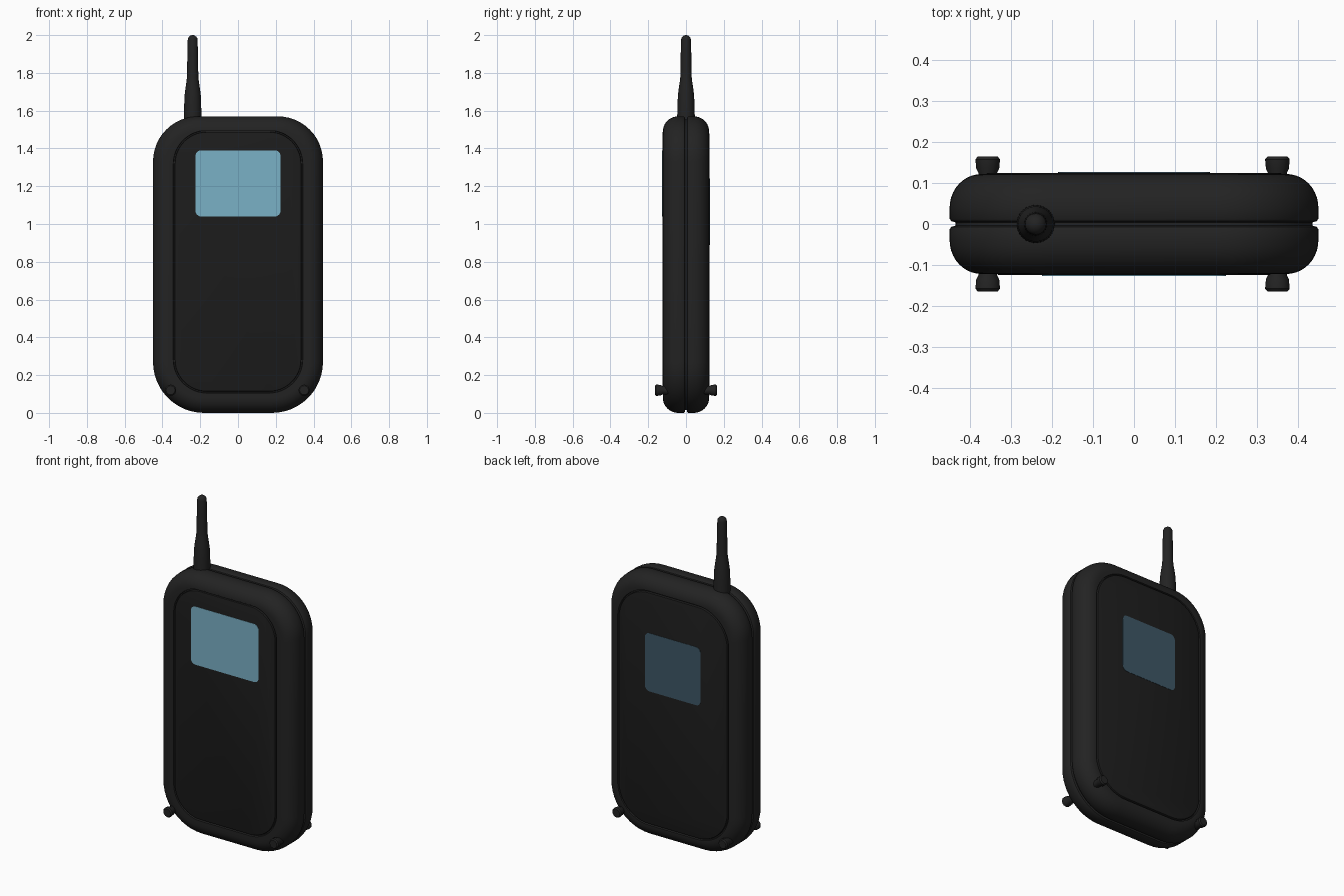
import bpy, bmesh, math

if "Cube" in bpy.data.objects:
    bpy.data.objects.remove(bpy.data.objects["Cube"])


def material(name, rgb):
    m = bpy.data.materials.new(name)
    m.diffuse_color = (*rgb, 1)
    m.use_nodes = True
    m.node_tree.nodes["Principled BSDF"].inputs["Base Color"].default_value = m.diffuse_color
    return m


SHELL = material("shell black", (0.0165, 0.0165, 0.0165))
PANEL = material("panel black", (0.0118, 0.0118, 0.0118))
SCREEN = material("screen blue", (0.195, 0.44, 0.565))
DARK_SCREEN = material("dark screen blue", (0.047, 0.094, 0.133))


def outline(hw, z0, z1, rt, rb, y, n=12):
    """Rounded rectangle in the xz plane: top radius rt, bottom radius rb."""
    pts = []
    for k, (sx, cz, r) in enumerate([(1, z1 - rt, rt), (-1, z1 - rt, rt),
                                     (-1, z0 + rb, rb), (1, z0 + rb, rb)]):
        for i in range(n + 1):
            a = (k + i / n) * math.pi / 2
            pts.append((sx * (hw - r) + r * math.cos(a), y, cz + r * math.sin(a)))
    return pts


def loft(name, rings, mat, angle=35):
    """Skin a list of equal-length rings and cap both ends."""
    bm = bmesh.new()
    rows = [[bm.verts.new(p) for p in ring] for ring in rings]
    n = len(rows[0])
    for a, b in zip(rows, rows[1:]):
        for i in range(n):
            j = (i + 1) % n
            bm.faces.new((a[i], a[j], b[j], b[i]))
    bm.faces.new(rows[0])
    bm.faces.new(rows[-1])
    bmesh.ops.recalc_face_normals(bm, faces=bm.faces)
    me = bpy.data.meshes.new(name)
    bm.to_mesh(me)
    bm.free()
    ob = bpy.data.objects.new(name, me)
    bpy.context.collection.objects.link(ob)
    me.materials.append(mat)
    bpy.ops.object.select_all(action='DESELECT')
    ob.select_set(True)
    bpy.context.view_layer.objects.active = ob
    bpy.ops.object.shade_smooth_by_angle(angle=math.radians(angle))
    return ob


def circle(centre, r, axis, n=24):
    x, y, z = centre
    ring = []
    for i in range(n):
        a = 2 * math.pi * i / n
        c, s = r * math.cos(a), r * math.sin(a)
        ring.append((x + c, y + s, z) if axis == 'z' else (x + c, y, z + s))
    return ring


def body_ring(inset, y):
    return outline(0.45 - inset, inset, 1.57 - inset, 0.24 - inset, 0.27 - inset, y)


def build_side(side, s, panel, screen, screen_mat):
    """One half of the handset; s is the y direction it faces."""
    hw, z0, z1, r = panel

    def panel_ring(grow, y):
        return outline(hw + grow, z0 - grow, z1 + grow, r + grow, r + grow, s * y)

    # Half shell: seam lip, straight wall, rounded edge, groove round the panel
    prof = [(0.014, 0.0), (0.014, 0.004), (0.004, 0.007), (0.0, 0.013), (0.0, 0.04)]
    for i in range(1, 11):
        a = i / 10 * math.pi / 2
        prof.append((0.078 * (1 - math.cos(a)), 0.04 + 0.082 * math.sin(a)))
    rings = [body_ring(i, s * y) for i, y in prof]
    rings += [panel_ring(0.008, 0.122), panel_ring(0.006, 0.110)]
    loft(side + "_shell", rings, SHELL)

    # Face panel with a softened edge
    loft(side + "_panel", [panel_ring(0, 0.108), panel_ring(0, 0.120),
                           panel_ring(-0.002, 0.1235), panel_ring(-0.006, 0.125)], PANEL)

    # Screen plate
    w, b, t = screen
    loft(side + "_screen", [outline(w, b, t, 0.03, 0.03, s * 0.124, 6),
                            outline(w, b, t, 0.03, 0.03, s * 0.1265, 6)], screen_mat)

    # Small knobs at the lower corners
    for label, x in (("left", -0.357), ("right", 0.35)):
        knob = [(0.07, 0.022), (0.125, 0.023), (0.135, 0.028), (0.158, 0.03), (0.165, 0.024)]
        loft(f"{side}_{label}_knob",
             [circle((x, s * y, 0.12), rad, 'y', 12) for y, rad in knob], SHELL)


build_side("front", -1, (0.335, 0.113, 1.488, 0.17), (0.225, 1.04, 1.39), SCREEN)
build_side("back", 1, (0.362, 0.09, 1.482, 0.2), (0.185, 0.89, 1.24), DARK_SCREEN)

# Antenna: thick sleeve, taper, slim rod with a domed tip
antenna = [(1.54, 0.047), (1.60, 0.046), (1.68, 0.043), (1.72, 0.038), (1.76, 0.032),
           (1.78, 0.030), (1.90, 0.028), (1.975, 0.026)]
antenna += [(1.975 + 0.025 * math.sin(a), 0.026 * math.cos(a))
            for a in (0.35, 0.7, 1.05, 1.35, 1.55)]
loft("antenna", [circle((-0.24, 0, z), r, 'z') for z, r in antenna], SHELL, 40)
